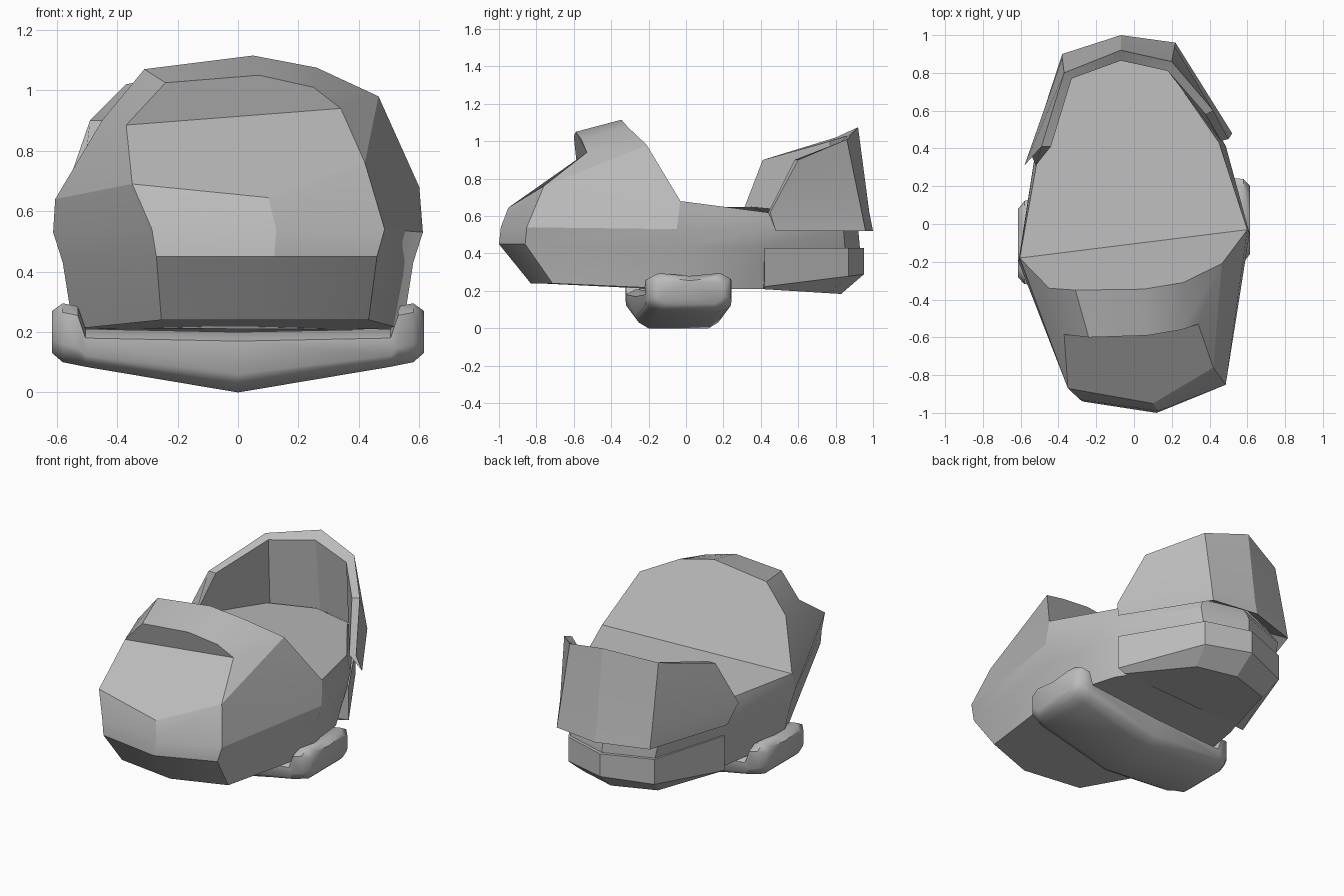
import bpy
import bmesh
import math
from mathutils import Vector

default_cube = bpy.data.objects.get("Cube")
if default_cube:
    bpy.data.objects.remove(default_cube, do_unlink=True)


def flat_material(name, colour):
    material = bpy.data.materials.new(name)
    material.use_nodes = True
    material.diffuse_color = colour
    shader = next(n for n in material.node_tree.nodes if n.type == "BSDF_PRINCIPLED")
    shader.inputs["Base Color"].default_value = colour
    return material


grey = flat_material("plain grey", (0.5, 0.5, 0.5, 1))


def add_loft(bm, rings, cap_start=True, cap_end=True):
    """Bridge equal-length closed rings and optionally close the two ends."""
    rows = [[bm.verts.new(point) for point in ring] for ring in rings]
    for lower, upper in zip(rows, rows[1:]):
        for i in range(len(lower)):
            j = (i + 1) % len(lower)
            bm.faces.new((lower[i], lower[j], upper[j], upper[i]))
    if cap_start:
        bm.faces.new(rows[0][::-1])
    if cap_end:
        bm.faces.new(rows[-1])
    return rows


def finish(name, bm, smooth_angle):
    """Turn the bmesh into a grey object with smooth faces and sharp corners."""
    bmesh.ops.recalc_face_normals(bm, faces=bm.faces)
    mesh = bpy.data.meshes.new(name)
    bm.to_mesh(mesh)
    bm.free()
    mesh.materials.append(grey)
    part = bpy.data.objects.new(name, mesh)
    bpy.context.collection.objects.link(part)
    bpy.ops.object.select_all(action="DESELECT")
    part.select_set(True)
    bpy.context.view_layer.objects.active = part
    bpy.ops.object.shade_smooth_by_angle(angle=math.radians(smooth_angle))
    return part


# Plan outline: three toe corners, right side, heel, then the other side
outline = [(-.27, -.94), (.12, -1), (.46, -.86), (.58, -.05), (.46, .42),
           (.2, .85), (-.07, .93), (-.36, .82), (-.5, .35), (-.58, -.2)]
TOE_CORNERS = 3


def outline_ring(scale_x, scale_y, toe_height, rear_height):
    return [(x * scale_x, y * scale_y, toe_height if i < TOE_CORNERS else rear_height)
            for i, (x, y) in enumerate(outline)]


# Body: tapered underside, bulging wall and an upper rim of uneven height
bm = bmesh.new()
upper_rim = [(-.35, -.87, .69), (.1, -.95, .645), (.42, -.76, .76),
             (.6, -.03, .68), (.45, .43, .62), (.18, .82, .6), (-.07, .88, .6),
             (-.34, .78, .6), (-.51, .35, .65), (-.605, -.18, .64)]
rows = add_loft(bm, [
    outline_ring(.94, .83, .24, .21),
    outline_ring(1, 1, .45, .43),
    outline_ring(1.055, .99, .54, .53),
    upper_rim,
], cap_end=False)
toe_left, toe_tip, toe_right, side_right = rows[-1][:4]
side_left = rows[-1][-1]

# Flat inner floor
bm.faces.new(rows[-1][TOE_CORNERS:])

# Hood over the toe, with an overhanging brow
slot_left, slot_right = [bm.verts.new(p) for p in ((-.37, -.585, .885), (.34, -.53, .94))]
brow = [bm.verts.new(p) for p in ((-.24, -.6, 1.025), (.07, -.59, 1.05), (.25, -.56, 1.01))]
ridge = [bm.verts.new(p) for p in ((-.45, -.34, .9), (-.31, -.35, 1.07), (.05, -.345, 1.115),
                                   (.26, -.31, 1.075), (.465, -.21, .98))]
brow_edge = [slot_left, *brow, slot_right]
for i in range(len(ridge) - 1):
    bm.faces.new((brow_edge[i], brow_edge[i + 1], ridge[i + 1], ridge[i]))
hood_faces = [
    (toe_left, toe_tip, toe_right, slot_right, slot_left),
    (slot_left, slot_right, *reversed(brow)),
    (slot_right, toe_right, ridge[-1]),
    (toe_right, side_right, ridge[-1]),
    (toe_left, slot_left, ridge[0]),
    (toe_left, ridge[0], side_left),
    (*ridge, side_right, side_left),
]
for corners in hood_faces:
    bm.faces.new(corners)
finish("body", bm, 25)

# Raised collar: each section runs bottom, lip, outer top, inner top, inner foot
bm = bmesh.new()
add_loft(bm, [
    [(-.55, .38, .52), (-.58, .31, .64), (-.49, .41, .9), (-.44, .41, .9), (-.52, .31, .64)],
    [(-.38, .9, .52), (-.38, .88, .62), (-.37, .8, 1.02), (-.33, .77, 1), (-.34, .8, .58)],
    [(-.07, 1, .52), (-.07, .98, .62), (-.07, .92, 1.075), (-.07, .865, 1.03), (-.07, .91, .58)],
    [(.22, .96, .52), (.215, .94, .62), (.2, .86, 1.01), (.18, .81, .98), (.19, .85, .58)],
    [(.52, .48, .52), (.5, .45, .62), (.42, .6, .9), (.38, .58, .9), (.46, .44, .62)],
])
finish("heel_collar", bm, 20)

# Heel block: the rear of the outline, widened, with a chamfered sloping sole
bm = bmesh.new()
rear = [Vector(point) for point in outline[4:9]]


def heel_ring(scale, height, slope):
    return [(p.x * scale, .4 + (p.y - .4) * scale * scale, height + slope * (p.y - .4))
            for p in rear]


add_loft(bm, [
    heel_ring(.9, .21, -.05),
    heel_ring(1.02, .22, .13),
    heel_ring(1.02, .43, 0),
])
finish("heel_block", bm, 20)

# Cross saddle: rounded sections with a shallow V underside and upturned ends
half_profile = [(0, 0, .2, .23), (.505, .085, .21, .23), (.53, .09, .285, .23),
                (.58, .1, .295, .22), (.615, .13, .27, .18)]
stations = [(-x, *rest) for x, *rest in reversed(half_profile[1:])] + half_profile


def saddle_section(x, bottom, top, width):
    middle = -.04 + x * .1
    waist = bottom + (top - bottom) * .3
    side = [(.7, bottom), (.92, (bottom + waist) / 2), (1, waist), (1, top - .03), (.75, top)]
    points = [(x, middle + width * w, z) for w, z in side]
    points.append((x, middle, top - .015))
    points += [(x, middle - width * w, z) for w, z in reversed(side)]
    return points


bm = bmesh.new()
add_loft(bm, [saddle_section(*station) for station in stations])
finish("cross_saddle", bm, 50)
